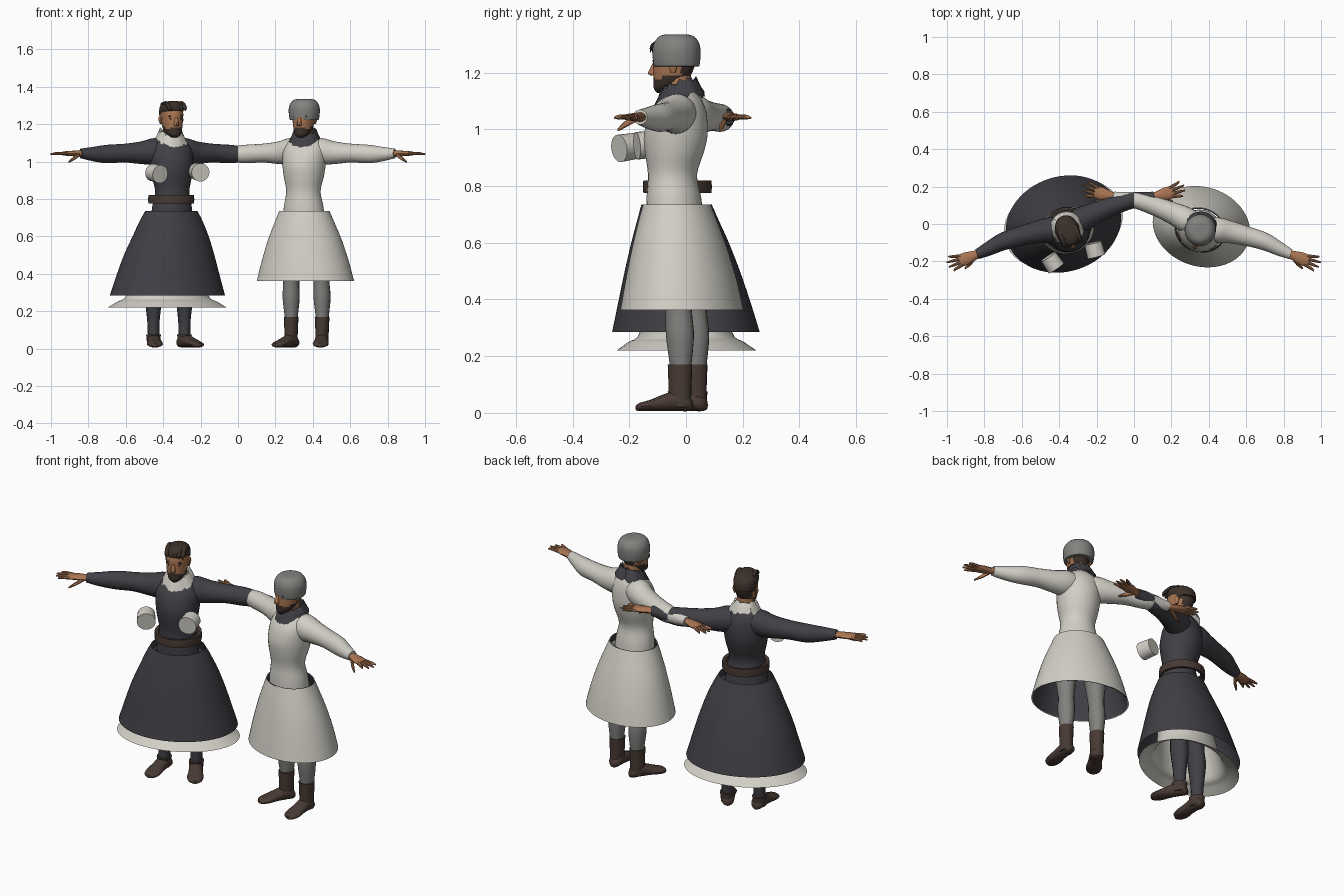
import bpy, bmesh, math, random
from mathutils import Matrix, Vector

random.seed(4)
cube = bpy.data.objects.get("Cube")
if cube:
    bpy.data.objects.remove(cube, do_unlink=True)


def material(name, r, g, b):
    m = bpy.data.materials.new(name)
    m.use_nodes = True
    m.diffuse_color = (r, g, b, 1)
    bsdf = next(n for n in m.node_tree.nodes if n.type == 'BSDF_PRINCIPLED')
    bsdf.inputs["Base Color"].default_value = (r, g, b, 1)
    bsdf.inputs["Roughness"].default_value = 0.9
    return m


DARK = material("charcoal cloth", .05, .05, .06)
WHITE = material("off white cloth", .64, .62, .56)
GREY = material("grey wool", .22, .22, .21)
BROWN = material("brown leather", .065, .042, .034)
SKIN = material("skin", .4, .18, .085)
HAIR = material("dark brown hair", .045, .03, .023)

made = []


def finish(name, bm, mats, place, rule=None):
    bmesh.ops.recalc_face_normals(bm, faces=bm.faces)
    if rule:
        for f in bm.faces:
            f.material_index = rule(f.calc_center_median())
    bm.transform(place)
    mesh = bpy.data.meshes.new(name)
    bm.to_mesh(mesh)
    bm.free()
    for m in mats:
        mesh.materials.append(m)
    ob = bpy.data.objects.new(name, mesh)
    bpy.context.collection.objects.link(ob)
    made.append(ob)
    return ob


def spline(rings, steps):
    """Smoothly fill in rings between the given ones."""
    vs = [Vector(r) for r in rings]
    out = []
    for i in range(len(vs) - 1):
        p, q = vs[i], vs[i + 1]
        a = (q - vs[i - 1]) / 2 if i else q - p
        b = (vs[i + 2] - p) / 2 if i + 2 < len(vs) else q - p
        for k in range(steps):
            t = k / steps
            out.append(p * (1 + 2 * t) * (1 - t) ** 2 + a * t * (1 - t) ** 2
                       + q * t * t * (3 - 2 * t) + b * t * t * (t - 1))
    return out + [vs[-1]]


AXES = {  # maps (along, first centre, second centre) to x, y, z
    'z': lambda t, a, b: (a, b, t),
    'x': lambda t, a, b: (t, a, b),
    'y': lambda t, a, b: (a, t, b),
}


def loft(name, rings, mats, place, axis='z', n=24, steps=4, caps=True, rule=None, side=1):
    """Rings are (position, centre, centre, radius, radius) along an axis."""
    bm = bmesh.new()
    loops = []
    for t, a, b, ra, rb in (spline(rings, steps) if steps > 1 else rings):
        loop = []
        for k in range(n):
            ang = math.tau * k / n
            x, y, z = AXES[axis](t, a + ra * math.cos(ang), b + rb * math.sin(ang))
            loop.append(bm.verts.new((x * side, y, z)))
        loops.append(loop)
    for lo, hi in zip(loops, loops[1:]):
        for k in range(n):
            j = (k + 1) % n
            bm.faces.new((lo[k], lo[j], hi[j], hi[k]))
    if caps:
        bm.faces.new(loops[0])
        bm.faces.new(loops[-1])
    return finish(name, bm, mats, place, rule)


def block(name, size, at, mat, place, turn=0):
    bm = bmesh.new()
    bmesh.ops.create_cube(bm, size=1)
    bm.transform(Matrix.Translation(at) @ Matrix.Rotation(turn, 4, 'Y') @ Matrix.Diagonal((*size, 1)))
    finish(name, bm, [mat], place)


def head_rule(c):
    hairline = c.z > 1.272 or (c.y > -.03 and c.z > 1.225) or c.y > -.005
    beard = c.z < 1.172 or (c.z < 1.184 and abs(c.x) < .028) or (c.z < 1.19 and c.y > -.075)
    return 1 if hairline or beard else 0


def collar(name, mat, place):
    # Shaggy fur ring that sits higher at the nape
    bm = bmesh.new()
    n, loops = 40, []
    for i, (r, z) in enumerate([(.046, 1.13), (.05, 1.158), (.06, 1.16), (.074, 1.135), (.09, 1.1)]):
        loop = []
        for k in range(n):
            a = math.tau * k / n
            rag = random.uniform(-.012, .012) if i in (2, 4) else 0
            y = r * math.sin(a)
            loop.append(bm.verts.new((r * math.cos(a), y - .025, z + rag + .3 * y)))
        loops.append(loop)
    for lo, hi in zip(loops, loops[1:]):
        for k in range(n):
            bm.faces.new((lo[k], lo[k - 1], hi[k - 1], hi[k]))
    finish(name, bm, [mat], place)


def arm(name, s, cloth, place):
    loft(name + "_sleeve", [
        (.03, 0, 1.06, .05, .05), (.09, -.005, 1.055, .068, .07), (.16, .005, 1.047, .06, .06),
        (.25, .012, 1.045, .052, .05), (.35, .014, 1.04, .047, .049), (.43, .002, 1.04, .038, .038),
        (.5, -.008, 1.043, .027, .026)], [cloth], place, 'x', side=s)
    loft(name + "_hand", [
        (.48, -.007, 1.043, .02, .018), (.52, -.01, 1.043, .026, .016), (.56, -.012, 1.043, .034, .014),
        (.6, -.014, 1.043, .032, .011)], [SKIN], place, 'x', 12, 3, side=s)
    for i, tip in enumerate([.645, .664, .668, .65]):
        y = (i - 1.5) * .016
        loft(f"{name}_finger_{i}", [
            (.585, y - .013, 1.043, .009, .009), (.63, y * 1.4 - .013, 1.043, .008, .008),
            (tip, y * 1.7 - .013, 1.04, .004, .004)], [SKIN], place, 'x', 8, 2, side=s)
    loft(name + "_thumb", [
        (.515, -.02, 1.038, .012, .013), (.55, -.045, 1.018, .01, .011),
        (.585, -.06, .998, .005, .005)], [SKIN], place, 'x', 8, 2, side=s)


def leg(name, s, cloth, boot_top, place):
    loft(name, [
        (.05, .087, .005, .03, .032), (.15, .087, .008, .033, .037), (.27, .087, .006, .045, .05),
        (.36, .085, 0, .043, .048), (.48, .083, -.01, .055, .06), (.7, .07, -.03, .065, .075)],
        [cloth], place, side=s, n=16)
    loft(name + "_boot_shaft", [
        (.02, .087, .006, .033, .04), (boot_top / 2, .087, .006, .035, .041),
        (boot_top, .087, .006, .039, .044)], [BROWN], place, side=s, n=16)
    # Foot splayed outward from the ankle
    splay = Matrix.Translation((s * .087, 0, 0)) @ Matrix.Rotation(s * .26, 4, 'Z')
    loft(name + "_foot", [
        (.05, 0, .026, .015, .016), (.035, 0, .034, .032, .028), (0, 0, .044, .036, .038),
        (-.05, 0, .036, .037, .03), (-.1, 0, .026, .043, .02), (-.135, 0, .021, .035, .015),
        (-.15, 0, .018, .015, .009)], [BROWN], place @ splay, 'y', 16)


def figure(tag, place, cloth, trousers, fur, boot_top):
    loft(tag + "_torso", [
        (.68, 0, -.04, .115, .1), (.76, 0, -.045, .107, .095), (.84, 0, -.05, .093, .086),
        (.92, 0, -.043, .108, .104), (.98, 0, -.038, .116, .112), (1.05, 0, -.03, .118, .1),
        (1.1, 0, -.02, .1, .074), (1.135, 0, -.02, .055, .048)], [cloth], place, n=32)
    loft(tag + "_neck", [(1.09, 0, -.025, .046, .046), (1.2, 0, -.03, .043, .045)],
         [SKIN], place, steps=1)
    loft(tag + "_head", [
        (1.128, 0, -.088, .014, .018), (1.145, 0, -.078, .036, .04), (1.175, 0, -.056, .05, .062),
        (1.22, 0, -.045, .057, .074), (1.26, 0, -.04, .06, .077), (1.29, 0, -.037, .052, .068),
        (1.308, 0, -.037, .025, .035)], [SKIN, HAIR], place, n=40, steps=6, rule=head_rule)
    loft(tag + "_nose", [
        (1.19, 0, -.118, .012, .014), (1.2, 0, -.122, .013, .018), (1.235, 0, -.115, .007, .007)],
        [SKIN], place, n=10)
    block(tag + "_mouth", (.024, .006, .005), (0, -.112, 1.172), SKIN, place)
    for s, word in ((1, "left"), (-1, "right")):
        block(f"{tag}_{word}_eye", (.016, .006, .007), (s * .023, -.109, 1.228), HAIR, place)
        block(f"{tag}_{word}_brow", (.028, .008, .006), (s * .025, -.108, 1.243), HAIR, place, s * .15)
        loft(f"{tag}_{word}_ear", [
            (1.2, .057, -.03, .005, .009), (1.22, .061, -.028, .007, .015),
            (1.24, .061, -.026, .006, .012)], [SKIN], place, n=10, side=s)
        arm(f"{tag}_{word}_arm", s, cloth, place)
        leg(f"{tag}_{word}_leg", s, trousers, boot_top, place)
    collar(tag + "_fur_collar", fur, place)


def stand(x, turn):
    return Matrix.Translation((x, 0, 0)) @ Matrix.Rotation(math.radians(turn), 4, 'Z')


dark_place, light_place = stand(-.367, 18), stand(.365, -18)
figure("dark", dark_place, DARK, DARK, WHITE, .075)
figure("light", light_place, WHITE, GREY, DARK, .17)

# Dark figure: long skirt, flared underskirt, belt and styled hair
loft("dark_skirt", [
    (.285, -.01, .003, .313, .254), (.4, -.008, -.004, .278, .225), (.5, -.005, -.012, .246, .198),
    (.6, 0, -.022, .207, .168), (.68, 0, -.03, .172, .14), (.735, 0, -.035, .142, .122)],
    [DARK], dark_place, n=64, caps=False)
loft("dark_underskirt", [
    (.22, -.01, .005, .325, .237), (.25, -.01, .004, .275, .195), (.285, -.01, .003, .225, .155),
    (.45, 0, -.01, .17, .135), (.7, 0, -.03, .125, .11)],
    [WHITE], dark_place, n=64, caps=False)
loft("belt", [
    (z, 0, -.032, r, r - .002) for z, r in
    ((.778, .104), (.775, .122), (.797, .124), (.82, .122), (.817, .104))],
    [BROWN], dark_place, n=48, steps=1, caps=False)
loft("hair_top", [
    (1.245, 0, -.012, .058, .058), (1.27, 0, -.034, .064, .079), (1.295, 0, -.043, .062, .078),
    (1.314, .004, -.05, .047, .06), (1.324, .006, -.055, .02, .03)], [HAIR], dark_place)
for i in range(5):
    x = (i - 2) * .022
    loft(f"hair_lock_{i}", [
        (-.02, x, 1.305, .014, .01), (-.07, x + .003, 1.312, .014, .011),
        (-.115, x + .006, 1.29, .011, .012), (-.12, x + .008, 1.275, .004, .005)],
        [HAIR], dark_place, 'y', 8, 3)

# Loose fur cuffs held in front of the chest
for word, at, axis in (("right", (-.437, -.205, .937), (.55, -.8, -.12)),
                       ("left", (-.21, -.137, .945), (.25, -.95, -.08))):
    bm = bmesh.new()
    bmesh.ops.create_cone(bm, cap_ends=True, segments=28, radius1=.046, radius2=.049, depth=.075)
    aim = Vector(axis).to_track_quat('Z', 'Y').to_matrix().to_4x4()
    finish(word + "_fur_cuff", bm, [WHITE], Matrix.Translation(at) @ aim)

# Light figure: shorter lined skirt and round hat
for name, inset, mat in (("light_skirt", 0, WHITE), ("light_skirt_lining", .006, DARK)):
    loft(name, [(z, 0, y, a - inset, b - inset) for z, y, a, b in (
        (.362, -.015, .265, .212), (.47, -.018, .236, .191), (.58, -.024, .201, .164),
        (.67, -.03, .164, .138), (.735, -.034, .137, .117))], [mat], light_place, n=64, caps=False)
loft("hat", [
    (1.222, 0, -.035, .074, .078), (1.226, 0, -.035, .078, .082), (1.26, 0, -.035, .083, .085),
    (1.295, 0, -.035, .081, .083), (1.322, 0, -.035, .066, .068), (1.333, 0, -.035, .045, .046),
    (1.335, 0, -.035, .01, .01)], [GREY], light_place, n=32, steps=3)

# Smooth shading with crisp edges
bpy.ops.object.select_all(action='DESELECT')
for ob in made:
    ob.select_set(True)
bpy.context.view_layer.objects.active = made[0]
bpy.ops.object.shade_smooth_by_angle(angle=math.radians(40))
